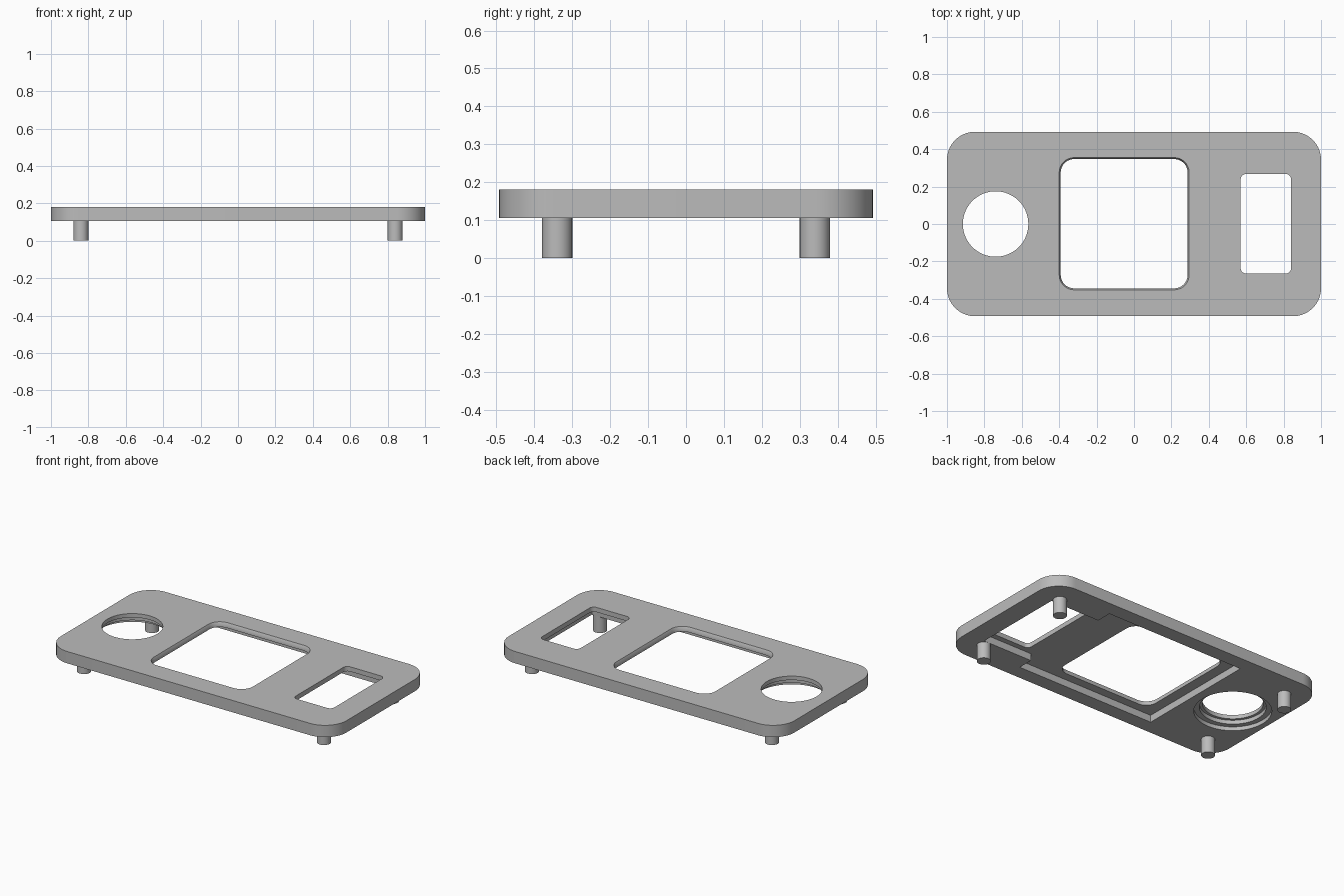
import bpy, bmesh
from math import cos, sin, pi, radians

cube = bpy.data.objects.get("Cube")
if cube:
    bpy.data.objects.remove(cube)

grey = bpy.data.materials.new("plain grey")
grey.use_nodes = True
grey.diffuse_color = (0.5, 0.5, 0.5, 1)
grey.node_tree.nodes["Principled BSDF"].inputs["Base Color"].default_value = (0.5, 0.5, 0.5, 1)


def rounded_rect(x0, x1, y0, y1, r, steps=10):
    """Outline of a rectangle with rounded corners, counter-clockwise."""
    centres = [(x1 - r, y1 - r), (x0 + r, y1 - r), (x0 + r, y0 + r), (x1 - r, y0 + r)]
    return [(cx + r * cos((i + k / steps) * pi / 2), cy + r * sin((i + k / steps) * pi / 2))
            for i, (cx, cy) in enumerate(centres) for k in range(steps + 1)]


def rectangle(x0, x1, y0, y1):
    return [(x0, y0), (x1, y0), (x1, y1), (x0, y1)]


def circle(cx, cy, r, n=64):
    return [(cx + r * cos(2 * pi * i / n), cy + r * sin(2 * pi * i / n)) for i in range(n)]


def loft(name, *sections):
    """Solid through matching outlines, each given as (z, outline)."""
    bm = bmesh.new()
    rings = [[bm.verts.new((x, y, z)) for x, y in outline] for z, outline in sections]
    bm.faces.new(rings[0][::-1])
    bm.faces.new(rings[-1])
    n = len(rings[0])
    for low, high in zip(rings, rings[1:]):
        for i in range(n):
            j = (i + 1) % n
            bm.faces.new((low[i], low[j], high[j], high[i]))
    mesh = bpy.data.meshes.new(name)
    bm.to_mesh(mesh)
    bm.free()
    mesh.materials.append(grey)
    obj = bpy.data.objects.new(name, mesh)
    bpy.context.collection.objects.link(obj)
    return obj


def prism(name, outline, z0, z1):
    return loft(name, (z0, outline), (z1, outline))


def smooth(obj):
    bpy.ops.object.select_all(action='DESELECT')
    obj.select_set(True)
    bpy.context.view_layer.objects.active = obj
    bpy.ops.object.shade_smooth_by_angle(angle=radians(30))


BOTTOM, TOP, LEDGE = 0.105, 0.18, 0.15
UNDER, OVER = 0.05, 0.25

# Faceplate blank
plate = prism("faceplate", rounded_rect(-1, 1, -0.493, 0.493, 0.15, 16), BOTTOM, TOP)

# Openings, underside pockets and the stepped round seat
wide = rounded_rect(-0.4, 0.295, -0.352, 0.355, 0.08)
narrow = rounded_rect(-0.392, 0.287, -0.344, 0.347, 0.072)
dial_x = -0.74
cutters = [
    prism("screen_pocket", rectangle(-0.46, 0.52, -0.4, 0.4), UNDER, LEDGE),
    prism("window_pocket", rectangle(0.4, 0.87, -0.3, 0.3), UNDER, LEDGE),
    loft("screen_opening", (UNDER, narrow), (TOP - 0.015, narrow), (TOP, wide), (OVER, wide)),
    prism("window_opening", rounded_rect(0.57, 0.84, -0.265, 0.268, 0.03, 6), UNDER, OVER),
    prism("dial_seat", circle(dial_x, 0, 0.224), UNDER, 0.13),
    prism("dial_step", circle(dial_x, 0, 0.192), UNDER, 0.155),
    prism("dial_opening", circle(dial_x, 0, 0.175), UNDER, OVER),
]
for cutter in cutters:
    cut = plate.modifiers.new(cutter.name, 'BOOLEAN')
    cut.operation = 'DIFFERENCE'
    cut.solver = 'EXACT'
    cut.object = cutter

# Bake the cuts and remove the cutters
bpy.context.view_layer.update()
baked = bpy.data.meshes.new_from_object(plate.evaluated_get(bpy.context.evaluated_depsgraph_get()))
plate.modifiers.clear()
plate.data = baked
baked.name = "faceplate"
for cutter in cutters:
    bpy.data.objects.remove(cutter)
smooth(plate)

# Four mounting pins
for end, sx in (("left", 1), ("right", -1)):
    for side, sy in (("front", -1), ("back", 1)):
        smooth(prism(f"{side}_{end}_pin", circle(sx * 0.84, sy * 0.34, 0.04, 32), 0, BOTTOM))
